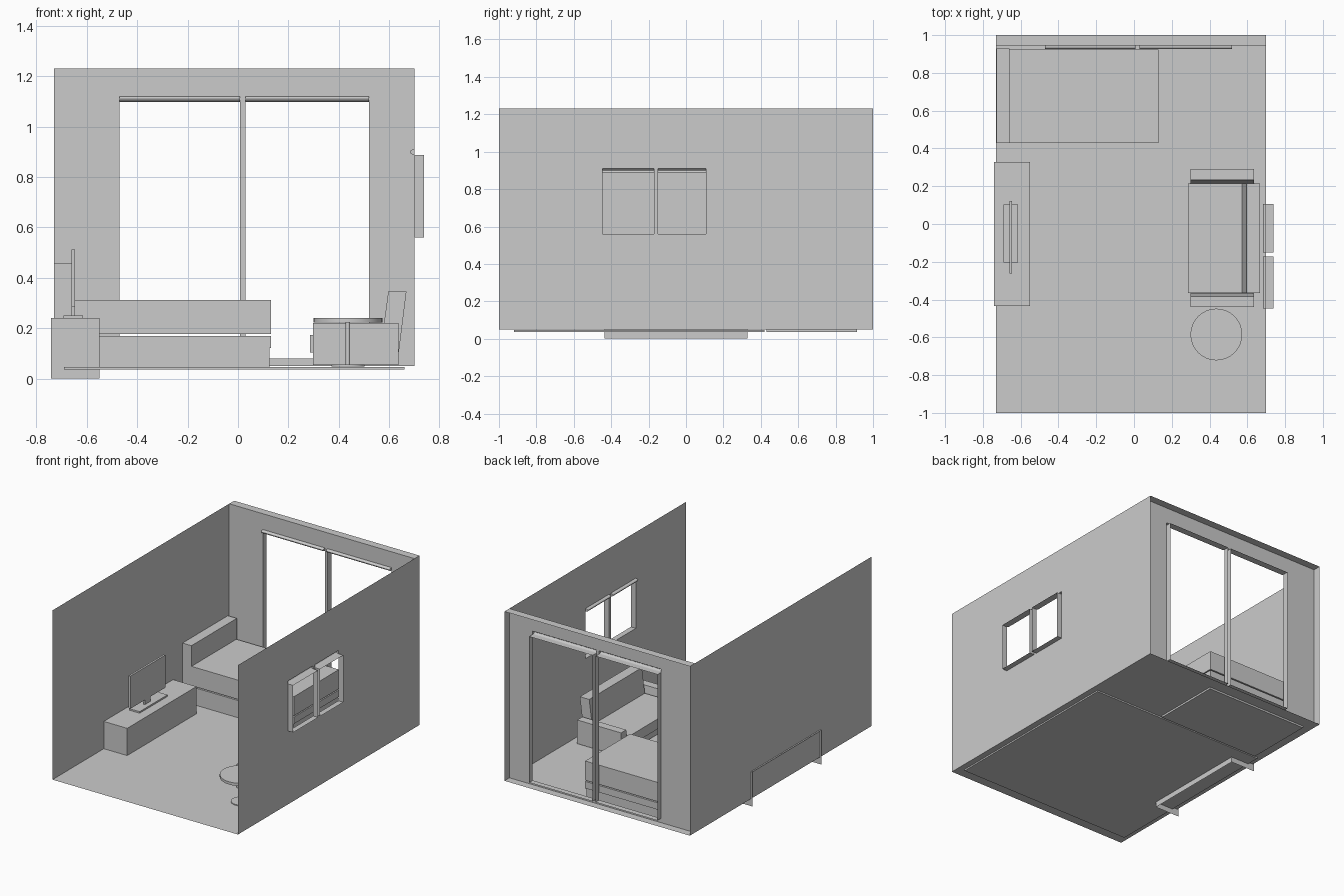
import bpy, bmesh, math

if "Cube" in bpy.data.objects:
    bpy.data.objects.remove(bpy.data.objects["Cube"])


def finish(name, bm):
    bmesh.ops.remove_doubles(bm, verts=bm.verts, dist=1e-5)
    me = bpy.data.meshes.new(name)
    bm.to_mesh(me)
    bm.free()
    ob = bpy.data.objects.new(name, me)
    bpy.context.collection.objects.link(ob)
    return ob


def box(name, x, y, z, skip=()):
    """Box from ranges; skip drops sides such as '-x' or '-z'."""
    bm = bmesh.new()
    bmesh.ops.create_cube(bm, size=1)
    drop = []
    for f in bm.faces:
        for i, a in enumerate("xyz"):
            if abs(f.normal[i]) > 0.5 and ("+" if f.normal[i] > 0 else "-") + a in skip:
                drop.append(f)
    bmesh.ops.delete(bm, geom=drop, context='FACES')
    for v in bm.verts:
        v.co = [(r[0] + r[1]) / 2 + c * (r[1] - r[0]) for r, c in zip((x, y, z), v.co)]
    return finish(name, bm)


def prism(name, profile, axis, lo, hi, caps=True, closed=True):
    """Sweep a 2D profile along x or y; the second profile value is z."""
    bm = bmesh.new()
    put = (lambda p, t: (t, p[0], p[1])) if axis == "x" else (lambda p, t: (p[0], t, p[1]))
    a = [bm.verts.new(put(p, lo)) for p in profile]
    b = [bm.verts.new(put(p, hi)) for p in profile]
    n = len(profile)
    for i in range(n if closed else n - 1):
        j = (i + 1) % n
        bm.faces.new((a[i], a[j], b[j], b[i]))
    if caps:
        bm.faces.new(a[::-1])
        bm.faces.new(b)
    bmesh.ops.recalc_face_normals(bm, faces=bm.faces)
    return finish(name, bm)


def wall(name, us, vs, holes, place):
    """Flat wall on a grid of breaks with some cells left open."""
    bm = bmesh.new()
    for i in range(len(us) - 1):
        for j in range(len(vs) - 1):
            if (i, j) not in holes:
                bm.faces.new([bm.verts.new(place(u, v)) for u, v in (
                    (us[i], vs[j]), (us[i + 1], vs[j]), (us[i + 1], vs[j + 1]), (us[i], vs[j + 1]))])
    bmesh.ops.remove_doubles(bm, verts=bm.verts, dist=1e-5)
    if not holes:
        bmesh.ops.dissolve_limit(bm, angle_limit=0.01, verts=bm.verts, edges=bm.edges)
    return finish(name, bm)


def disc(name, x, y, r, z0, z1, n=32):
    bm = bmesh.new()
    bmesh.ops.create_cone(bm, cap_ends=True, segments=n, radius1=r, radius2=r, depth=z1 - z0)
    bmesh.ops.translate(bm, verts=bm.verts, vec=(x, y, (z0 + z1) / 2))
    ob = finish(name, bm)
    bpy.context.view_layer.objects.active = ob
    ob.select_set(True)
    bpy.ops.object.shade_smooth_by_angle()
    ob.select_set(False)


def half_round(c, z, r, depth):
    return [(c - depth * math.sin(math.pi * k / 8), z - r * math.cos(math.pi * k / 8)) for k in range(9)]


L, R, F, T = -0.73, 0.70, 0.05, 1.23

# Room shell
wall("floor", [L, R], [-1, 1], (), lambda u, v: (u, v, F))
wall("left_wall", [-1, 1], [F, T], (), lambda u, v: (L, u, v))
wall("right_wall", [-1, -0.447, -0.172, -0.15, 0.106, 1], [F, 0.56, 0.91, T],
     {(1, 1), (3, 1)}, lambda u, v: (R, u, v))
wall("back_wall", [L, -0.47, 0.008, 0.03, 0.52, R], [F, 0.08, 1.12, T],
     {(1, 1), (3, 1)}, lambda u, v: (u, 0.945, v))
wall("back_wall_cap", [L, R], [0.945, 1], (), lambda u, v: (u, v, T))

# Window and door surrounds with head rails
for i, (a, b) in enumerate(((-0.447, -0.172), (-0.15, 0.106))):
    box(f"window_surround_{i}", (R, 0.738), (a, b), (0.56, 0.888), ("+x", "-x"))
    prism(f"window_rail_{i}", half_round(R, 0.899, 0.011, 0.018), "y", a, b, closed=False)
for i, (a, b) in enumerate(((-0.47, 0.008), (0.03, 0.52))):
    box(f"door_surround_{i}", (a, b), (0.945, 0.985), (0.08, 1.098), ("+y", "-y"))
    prism(f"door_rail_{i}", half_round(0.945, 1.109, 0.011, 0.018), "x", a, b, closed=False)

# Rug slab set under the floor surface
box("rug", (-0.69, 0.66), (-0.92, 0.42), (0.037, 0.047))

# Bed
box("bed_base", (-0.66, 0.125), (0.43, 0.915), (0.037, 0.122))
box("bed_frame", (-0.66, 0.13), (0.43, 0.925), (0.122, 0.17))
box("mattress", (-0.66, 0.13), (0.43, 0.925), (0.178, 0.312))
box("headboard", (-0.729, -0.66), (0.43, 0.93), (F, 0.456))

# Television and console
box("console", (-0.741, -0.55), (-0.435, 0.328), (0, 0.24), ("-x", "-z"))
box("screen", (-0.66, -0.646), (-0.262, 0.122), (0.285, 0.512))
box("screen_neck", (-0.66, -0.648), (-0.1, -0.04), (0.25, 0.285))
box("screen_base", (-0.692, -0.615), (-0.205, 0.102), (0.24, 0.251))

# Sofa
box("sofa_base", (0.30, 0.63), (-0.37, 0.215), (0.055, 0.103))
box("sofa_seat", (0.286, 0.60), (-0.365, 0.215), (0.103, 0.173))
prism("sofa_back", [(0.573, 0.173), (0.596, 0.345), (0.668, 0.345), (0.638, 0.105), (0.573, 0.105)],
      "y", -0.365, 0.215)
for side, s in (("left", 1), ("right", -1)):
    prof = [(-0.075 + s * d, z) for d, z in ((0.365, 0.055), (0.365, 0.22), (0.308, 0.22), (0.288, 0.055))]
    prism(f"sofa_arm_{side}", prof, "x", 0.298, 0.636)

# Side table
disc("table_top", 0.436, -0.585, 0.137, 0.222, 0.241)
disc("table_pole", 0.436, -0.585, 0.009, 0.05, 0.222, 16)
disc("table_foot", 0.436, -0.585, 0.066, 0.049, 0.056)
